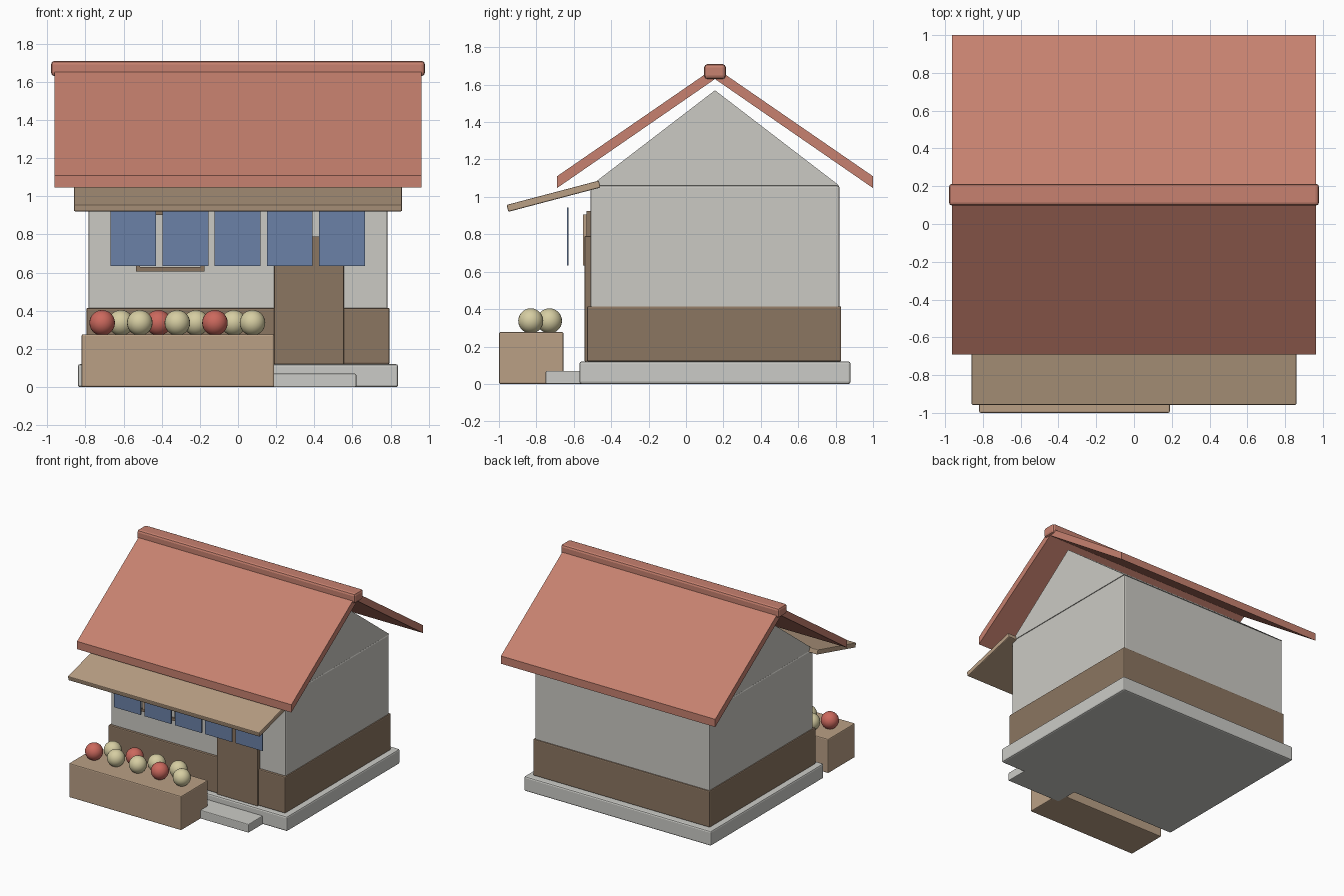
import bpy, bmesh, math

if "Cube" in bpy.data.objects:
    bpy.data.objects.remove(bpy.data.objects["Cube"])


def material(name, r, g, b):
    m = bpy.data.materials.new(name)
    m.diffuse_color = (r, g, b, 1)
    m.use_nodes = True
    m.node_tree.nodes["Principled BSDF"].inputs["Base Color"].default_value = m.diffuse_color
    return m


roof_red = material("roof_red", 0.57, 0.22, 0.16)
plaster = material("plaster", 0.60, 0.59, 0.55)
stone = material("stone", 0.60, 0.60, 0.57)
brown = material("brown_wood", 0.26, 0.18, 0.12)
tan = material("tan_wood", 0.49, 0.35, 0.235)
blue = material("blue_cloth", 0.145, 0.22, 0.39)
red = material("red_fruit", 0.60, 0.14, 0.11)
cream = material("cream_fruit", 0.67, 0.61, 0.36)


def finish(name, bm, mat, bevel=0):
    bmesh.ops.recalc_face_normals(bm, faces=bm.faces)
    me = bpy.data.meshes.new(name)
    bm.to_mesh(me)
    bm.free()
    me.materials.append(mat)
    ob = bpy.data.objects.new(name, me)
    bpy.context.collection.objects.link(ob)
    if bevel:
        mod = ob.modifiers.new("bevel", 'BEVEL')
        mod.width = bevel
        mod.segments = 2
    return ob


def prism(name, profile, x0, x1, mat, bevel=0):
    """Extrude a (y, z) profile along x."""
    bm = bmesh.new()
    a = [bm.verts.new((x0, y, z)) for y, z in profile]
    b = [bm.verts.new((x1, y, z)) for y, z in profile]
    n = len(profile)
    bm.faces.new(a)
    bm.faces.new(b[::-1])
    for i in range(n):
        j = (i + 1) % n
        bm.faces.new((a[i], b[i], b[j], a[j]))
    return finish(name, bm, mat, bevel)


def box(name, x0, x1, y0, y1, z0, z1, mat, bevel=0):
    return prism(name, [(y0, z0), (y1, z0), (y1, z1), (y0, z1)], x0, x1, mat, bevel)


# Foundation, step and house body
box("foundation", -0.84, 0.84, -0.57, 0.88, 0, 0.12, stone, 0.012)
box("door_step", 0.12, 0.62, -0.75, -0.55, 0, 0.07, stone, 0.006)
box("walls", -0.785, 0.785, -0.51, 0.82, 0.10, 1.06, plaster, 0.01)
box("wall_skirt", -0.795, 0.795, -0.53, 0.83, 0.12, 0.415, brown, 0.008)
prism("gable", [(-0.51, 1.06), (0.82, 1.06), (0.155, 1.57)], -0.785, 0.785, plaster)

# Roof slopes and ridge cap
RIDGE_Y = 0.155
for side, name in ((-1, "roof_front"), (1, "roof_back")):
    eave = RIDGE_Y + side * 0.845
    prism(name, [(RIDGE_Y, 1.63), (eave, 1.047), (eave, 1.11), (RIDGE_Y, 1.692)],
          -0.963, 0.963, roof_red)
box("ridge_cap", -0.98, 0.98, 0.097, 0.213, 1.63, 1.71, roof_red, 0.018)

# Sloping awning over the shop front
prism("awning", [(-0.95, 0.92), (-0.457, 1.05), (-0.466, 1.087), (-0.959, 0.957)],
      -0.86, 0.86, tan, 0.006)

# Hanging cloth panels
for i in range(5):
    x = -0.002 + (i - 2) * 0.2735
    box(f"cloth_panel_{i + 1}", x - 0.12, x + 0.12, -0.637, -0.627, 0.634, 0.944, blue)

# Door and lattice window
box("door", 0.19, 0.555, -0.542, -0.50, 0.12, 0.79, brown, 0.004)
wx0, wx1, wz0, wz1, rim = -0.535, -0.175, 0.607, 0.925, 0.022
box("window_sill", wx0, wx1, -0.533, -0.50, wz0, wz0 + rim, brown)
box("window_head", wx0, wx1, -0.533, -0.50, wz1 - rim, wz1, brown)
box("window_jamb_left", wx0, wx0 + rim, -0.533, -0.50, wz0 + rim, wz1 - rim, brown)
box("window_jamb_right", wx1 - rim, wx1, -0.533, -0.50, wz0 + rim, wz1 - rim, brown)
box("window_pane", wx0 + rim, wx1 - rim, -0.52, -0.50, wz0 + rim, wz1 - rim, plaster)
for i, x in enumerate((-0.46, -0.355, -0.25)):
    box(f"window_bar_{i + 1}", x - 0.01, x + 0.01, -0.552, -0.515, 0.634, 0.905, tan)

# Display counter with two staggered rows of fruit
box("counter", -0.82, 0.19, -1.0, -0.655, 0, 0.277, tan, 0.008)
rows = ((-0.83, -0.712, (red, cream, cream, red, cream)),
        (-0.73, -0.614, (cream, red, cream, cream)))
for r, (y, x0, mats) in enumerate(rows):
    for i, mat in enumerate(mats):
        bm = bmesh.new()
        bmesh.ops.create_uvsphere(bm, u_segments=24, v_segments=14, radius=0.067)
        bmesh.ops.translate(bm, verts=bm.verts, vec=(x0 + i * 0.197, y, 0.337))
        for f in bm.faces:
            f.smooth = True
        finish(f"fruit_{r + 1}_{i + 1}", bm, mat)
